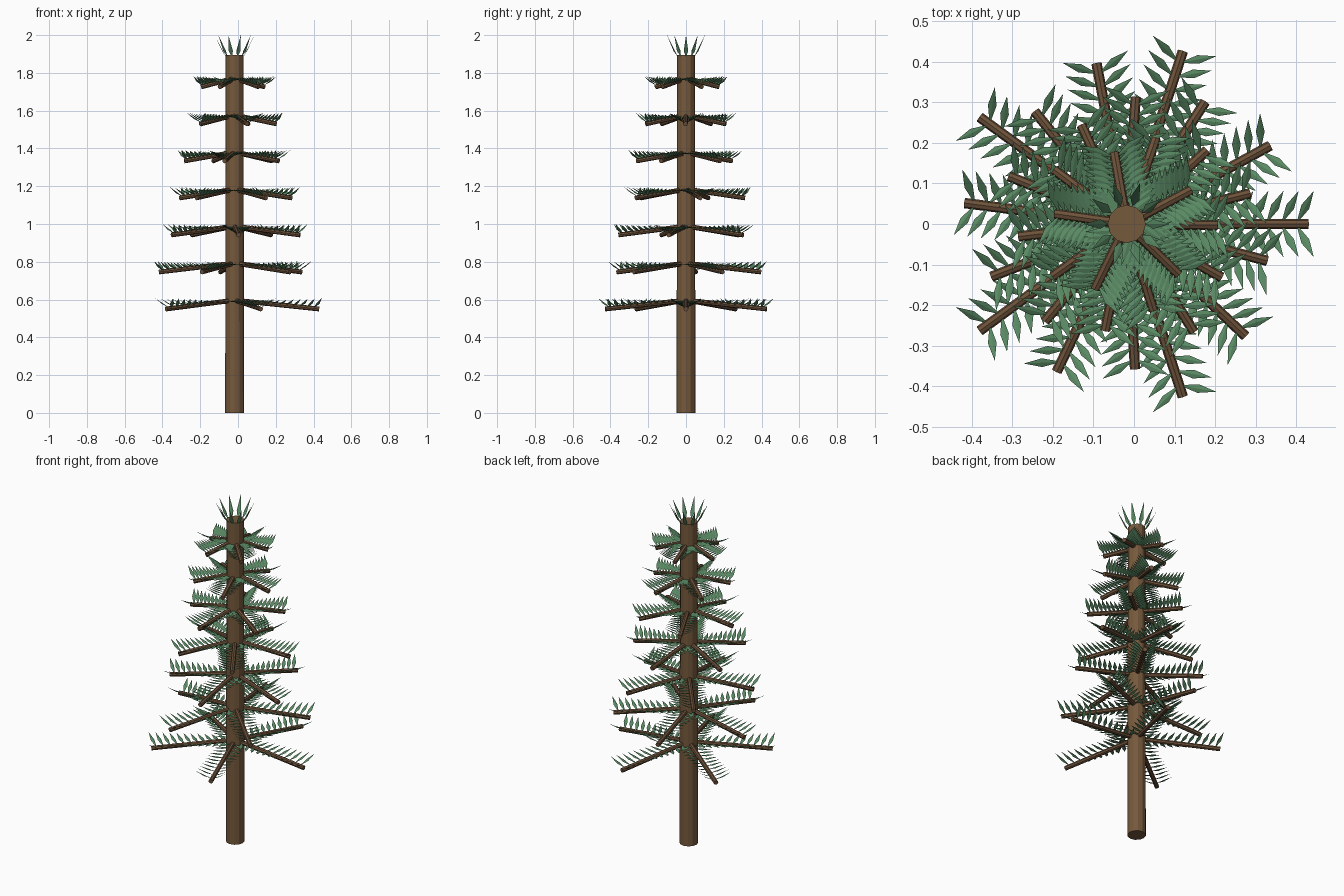
import bpy, bmesh, math
from mathutils import Vector

if "Cube" in bpy.data.objects:
    bpy.data.objects.remove(bpy.data.objects["Cube"], do_unlink=True)

CENTRE_X = -0.018
TOP = 1.895
TIERS, ARMS, PAIRS = 7, 5, 12
UP = Vector((0, 0, 1))


def material(name, colour):
    mat = bpy.data.materials.new(name)
    mat.use_nodes = True
    mat.diffuse_color = (*colour, 1)
    mat.node_tree.nodes["Principled BSDF"].inputs["Base Color"].default_value = (*colour, 1)
    return mat


bark = material("trunk brown", (0.18, 0.10, 0.046))
wood = material("branch brown", (0.155, 0.084, 0.042))
green = material("leaf green", (0.10, 0.25, 0.125))


def finish(bm, name, mat):
    mesh = bpy.data.meshes.new(name)
    bm.to_mesh(mesh)
    bm.free()
    mesh.materials.append(mat)
    obj = bpy.data.objects.new(name, mesh)
    bpy.context.collection.objects.link(obj)
    return obj


def rod(bm, start, end, r1, r2, sides):
    """Capped cylinder between two points."""
    axis = end - start
    verts = bmesh.ops.create_cone(bm, cap_ends=True, segments=sides, radius1=r1,
                                  radius2=r2, depth=axis.length)["verts"]
    turn = axis.to_track_quat("Z", "Y")
    for v in verts:
        v.co = turn @ v.co + (start + end) / 2


def leaf(bm, base, tip, half_width, widest):
    """Pointed leaf folded along its midrib, broadest at the given fraction."""
    along = (tip - base).normalized()
    side = along.cross(UP).normalized()
    normal = side.cross(along)
    middle = base.lerp(tip, widest) - normal * 0.003
    a, b = bm.verts.new(base), bm.verts.new(tip)
    right = bm.verts.new(middle + side * half_width)
    left = bm.verts.new(middle - side * half_width)
    bm.faces.new((a, right, b))
    bm.faces.new((a, b, left))


def heading(angle):
    return Vector((math.cos(angle), math.sin(angle), 0))


# Trunk
bm = bmesh.new()
rod(bm, Vector((CENTRE_X, 0, 0)), Vector((CENTRE_X, 0, TOP)), 0.05, 0.047, 12)
finish(bm, "trunk", bark)

# Tiers of drooping branches, each turned half a radian from the one below
for tier in range(TIERS):
    branches, leaves = bmesh.new(), bmesh.new()
    root = Vector((CENTRE_X, 0, 0.597 + 0.196 * tier))
    reach = 0.448 - 0.045 * tier
    for arm in range(ARMS):
        angle = 0.5 * tier + math.tau * arm / ARMS
        end = root + heading(angle) * reach - UP * 0.047
        rod(branches, root, end, 0.0128, 0.0128, 8)
        # Paired leaves along both sides of the branch
        for i in range(1, PAIRS):
            t = (i + 0.2) / PAIRS
            base = root.lerp(end, t)
            for s in (-1, 1):
                tip = base + heading(angle + s * math.radians(62)) * 0.093
                tip.z = root.z - 0.008 + 0.02 * t
                leaf(leaves, base, tip, 0.0108, 0.5)
    finish(branches, f"branches_tier_{tier + 1}", wood)
    finish(leaves, f"leaves_tier_{tier + 1}", green)

# Crown of upright leaves around the trunk rim
bm = bmesh.new()
for i in range(10):
    out = heading(math.tau * i / 10)
    centre = Vector((CENTRE_X, 0, 0))
    leaf(bm, centre + out * 0.046 + UP * (TOP - 0.01),
         centre + out * 0.106 + UP * 2.0, 0.012, 0.28)
finish(bm, "crown_leaves", green)
